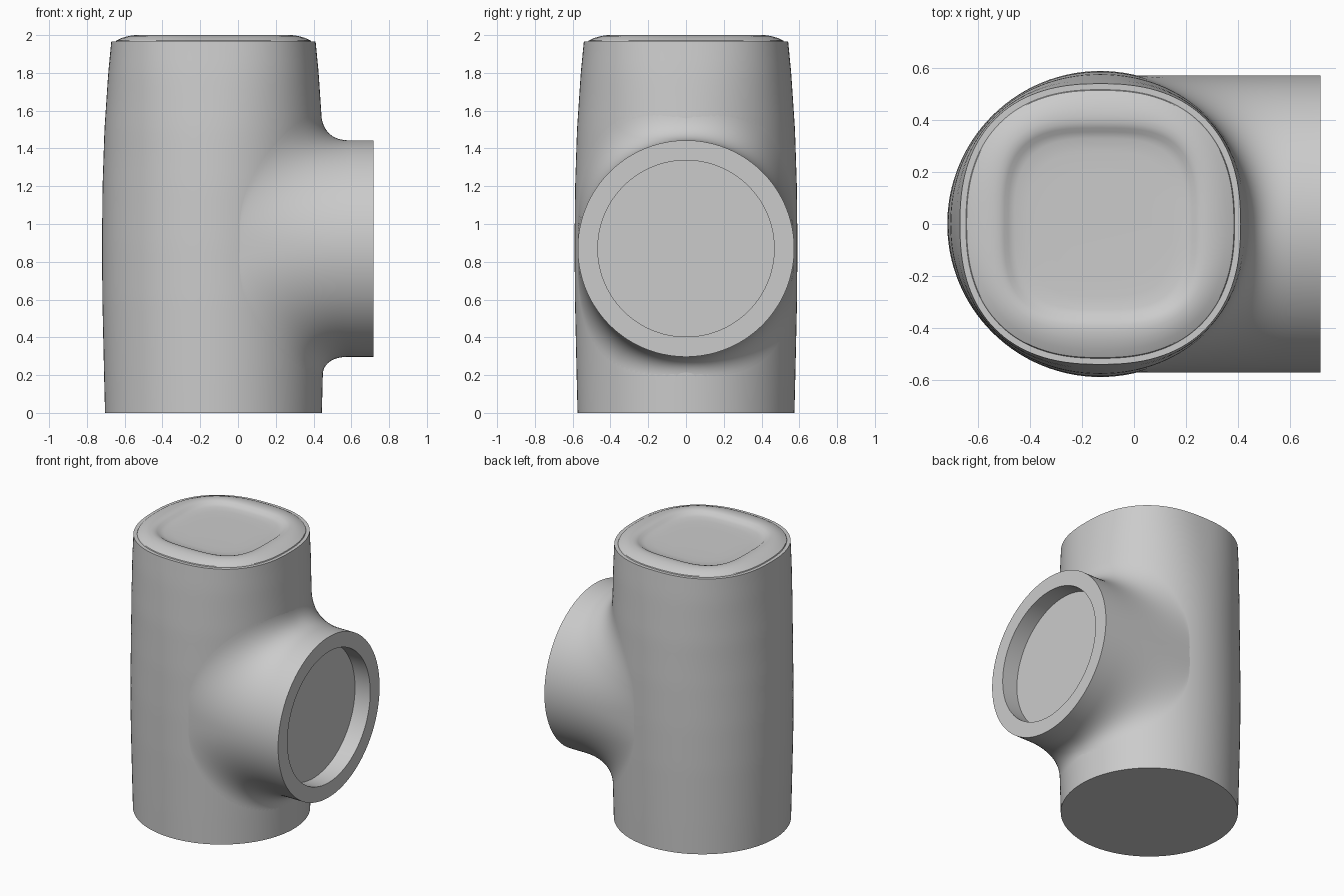
import bpy, bmesh, math
from mathutils import Vector

if "Cube" in bpy.data.objects:
    bpy.data.objects.remove(bpy.data.objects["Cube"])

CX = -0.13            # vertical axis of the body
AXIS_Z = 0.87         # height of the branch axis
BRANCH_R = 0.573
END_X = 0.718
SEG = 128

grey = bpy.data.materials.new("light_grey")
grey.use_nodes = True
grey.diffuse_color = (0.6, 0.6, 0.6, 1)
grey.node_tree.nodes["Principled BSDF"].inputs["Base Color"].default_value = (0.6, 0.6, 0.6, 1)


def loft(name, rings, cap_start=False, cap_end=False, angle=30):
    """Skin a list of closed rings into one smooth-shaded object."""
    bm = bmesh.new()
    loops = [[bm.verts.new(p) for p in ring] for ring in rings]
    for a, b in zip(loops, loops[1:]):
        for i in range(len(a)):
            j = (i + 1) % len(a)
            bm.faces.new((a[i], a[j], b[j], b[i]))
    if cap_start:
        bm.faces.new(loops[0][::-1])
    if cap_end:
        bm.faces.new(loops[-1])
    bmesh.ops.recalc_face_normals(bm, faces=bm.faces)
    mesh = bpy.data.meshes.new(name)
    bm.to_mesh(mesh)
    bm.free()
    mesh.materials.append(grey)
    obj = bpy.data.objects.new(name, mesh)
    bpy.context.collection.objects.link(obj)
    bpy.ops.object.select_all(action='DESELECT')
    obj.select_set(True)
    bpy.context.view_layer.objects.active = obj
    bpy.ops.object.shade_smooth_by_angle(angle=math.radians(angle))
    return obj


def spow(v, e):
    return math.copysign(abs(v) ** e, v)


def squircle(r, n, z):
    angles = [2 * math.pi * i / SEG for i in range(SEG)]
    return [(CX + r * spow(math.cos(a), 2 / n), r * spow(math.sin(a), 2 / n), z) for a in angles]


# Barrel-shaped body: round below, turning into a soft square at the top
PROFILE = [(0, 0.574), (0.2, 0.579), (0.6, 0.588), (0.9, 0.59), (1.2, 0.587),
           (1.5, 0.577), (1.8, 0.557), (1.965, 0.541)]


def body_radius(z):
    for (z0, r0), (z1, r1) in zip(PROFILE, PROFILE[1:]):
        if z <= z1:
            return r0 + (r1 - r0) * (z - z0) / (z1 - z0)
    return PROFILE[-1][1]


def body_power(z):
    return 2 + 0.4 * max(0, (z - 1.1) / 0.865) ** 2


def body_x(y, z):
    r, n = body_radius(z), body_power(z)
    return CX + r * max(0, 1 - (abs(y) / r) ** n) ** (1 / n)


levels = [1.965 * i / 40 for i in range(41)]
loft("body", [squircle(body_radius(z), body_power(z), z) for z in levels], cap_start=True)

# Top cap: narrow flat rim, rounded shoulder, shallow dish
CAP = [(0.541, 1.965, 2.4), (0.518, 1.965, 2.4), (0.515, 1.971, 2.4), (0.485, 1.985, 2.5),
       (0.45, 1.995, 2.7), (0.415, 2.0, 2.9), (0.39, 1.998, 3.1), (0.37, 1.992, 3.2),
       (0.355, 1.98, 3.2), (0.33, 1.972, 3.1), (0.28, 1.968, 3), (0.2, 1.967, 2.8)]
loft("top_cap", [squircle(r, n, z) for r, z, n in CAP], cap_end=True, angle=25)


# Side branch: flared foot on the body, straight neck
def branch_line(phi, steps=16):
    c, s = math.cos(phi), math.sin(phi)
    neck_y, neck_z = BRANCH_R * c, AXIS_Z + BRANCH_R * s
    foot_y = BRANCH_R * spow(c, 0.65)
    foot_z = AXIS_Z + (0.74 if s > 0 else 0.68) * spow(s, 0.65)
    foot_x = body_x(foot_y, foot_z)
    slope = (body_x(abs(foot_y) - 0.002, foot_z) - foot_x) / 0.002
    bend_x = min(foot_x + slope * (abs(foot_y) - abs(neck_y)), 0.47)
    foot = Vector((foot_x, foot_y, foot_z))
    bend = Vector((bend_x, neck_y, neck_z))
    neck = Vector((0.59, neck_y, neck_z))
    line = []
    for k in range(steps + 1):
        t = k / steps
        line.append(foot * (1 - t) ** 2 + bend * 2 * t * (1 - t) + neck * t * t)
    line.append(Vector((END_X, neck_y, neck_z)))
    return line


lines = [branch_line(2 * math.pi * (i + 0.5) / SEG) for i in range(SEG)]
loft("side_branch", list(zip(*lines)))


# Branch end: flat ring and round recess
def circle_x(r, x):
    angles = [2 * math.pi * (i + 0.5) / SEG for i in range(SEG)]
    return [(x, r * math.cos(a), AXIS_Z + r * math.sin(a)) for a in angles]


loft("branch_socket", [circle_x(BRANCH_R, END_X), circle_x(0.467, END_X),
                       circle_x(0.467, END_X - 0.12)], cap_end=True)
